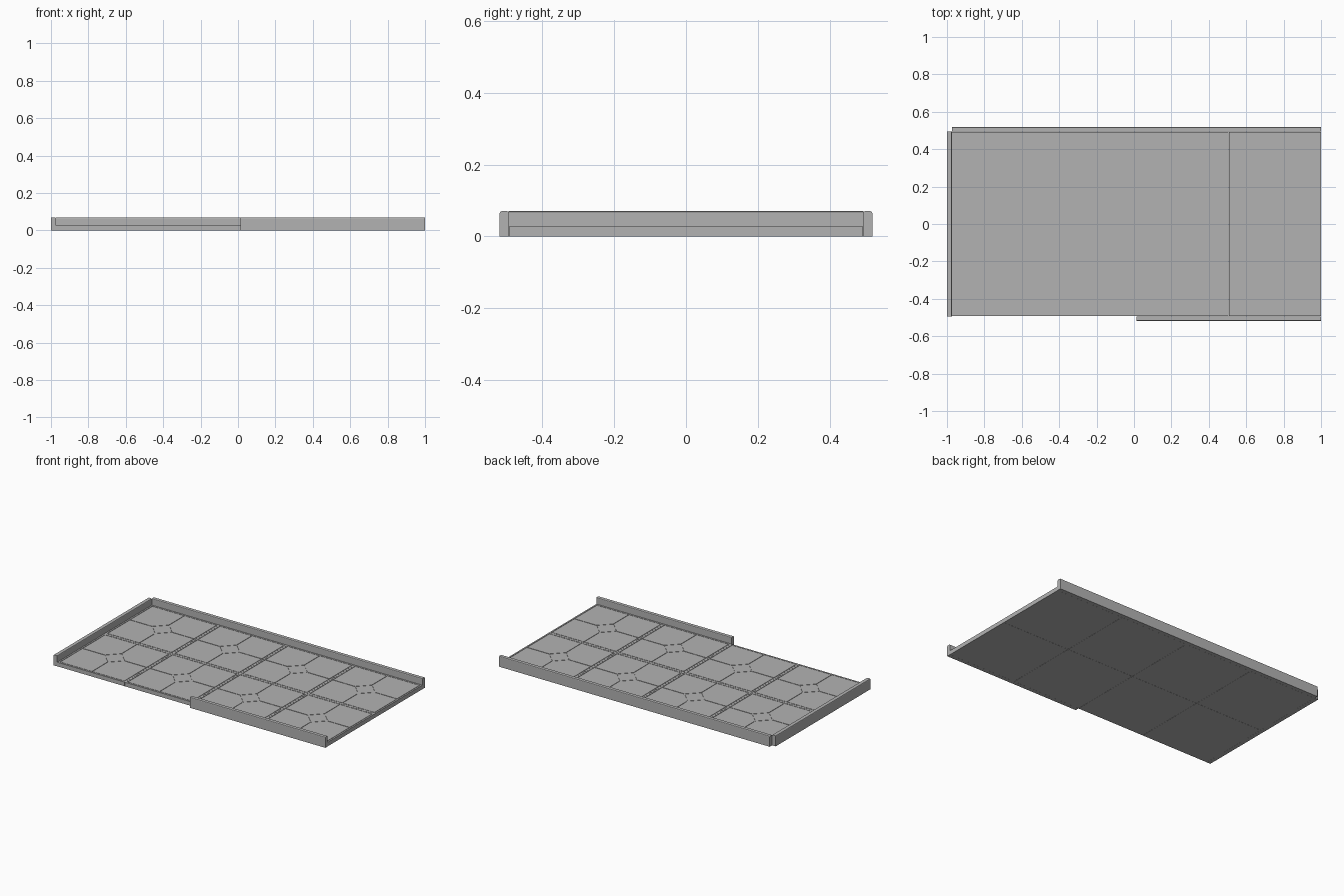
import bpy, bmesh
from mathutils import Vector

if "Cube" in bpy.data.objects:
    bpy.data.objects.remove(bpy.data.objects["Cube"], do_unlink=True)

stone = bpy.data.materials.new("stone grey")
stone.use_nodes = True
GREY = (0.45, 0.45, 0.45, 1)
stone.diffuse_color = GREY
stone.node_tree.nodes["Principled BSDF"].inputs["Base Color"].default_value = GREY

TILE = 0.4935       # side of one floor tile
X0 = 1 - 4 * TILE   # left end of the floor
FLOOR, GROOVE, WALL = 0.027, 0.0245, 0.07


def prism(bm, points, z0, z1):
    """Extrude a flat outline upwards from z0 to z1."""
    face = bm.faces.new([bm.verts.new((x, y, z0)) for x, y in points])
    top = bmesh.ops.extrude_face_region(bm, geom=[face])["geom"]
    verts = [v for v in top if isinstance(v, bmesh.types.BMVert)]
    bmesh.ops.translate(bm, verts=verts, vec=(0, 0, z1 - z0))


def rect(xa, xb, ya, yb):
    return [(xa, ya), (xb, ya), (xb, yb), (xa, yb)]


def finish(bm, name):
    bmesh.ops.recalc_face_normals(bm, faces=bm.faces)
    mesh = bpy.data.meshes.new(name)
    bm.to_mesh(mesh)
    bm.free()
    mesh.materials.append(stone)
    obj = bpy.data.objects.new(name, mesh)
    bpy.context.collection.objects.link(obj)
    return obj


def tile(name, cx, cy):
    bm = bmesh.new()
    h = TILE / 2 - 0.0005
    prism(bm, rect(cx - h, cx + h, cy - h, cy + h), 0, GROOVE)
    # Four corner slabs around a centre diamond, with a rim round the edge
    gap, rim, d = 0.002, 0.013, 0.073
    e = h - rim
    for sx in (-1, 1):
        for sy in (-1, 1):
            slab = [(gap, d), (d, gap), (e, gap), (e, e), (gap, e)]
            prism(bm, [(cx + sx * x, cy + sy * y) for x, y in slab], GROOVE, FLOOR)
    k = d - 0.003
    prism(bm, [(cx + k, cy), (cx, cy + k), (cx - k, cy), (cx, cy - k)], GROOVE, FLOOR)
    r = h - rim + 0.003
    for s in (-1, 1):
        prism(bm, rect(cx - h, cx + h, cy + s * r, cy + s * h), GROOVE, FLOOR)
        prism(bm, rect(cx + s * r, cx + s * h, cy - r, cy + r), GROOVE, FLOOR)
    return finish(bm, name)


def wall(name, xa, xb, ya, yb):
    bm = bmesh.new()
    prism(bm, rect(xa, xb, ya, yb), 0, WALL)
    # Soften only the long top edges
    along = Vector((1, 0, 0)) if xb - xa > yb - ya else Vector((0, 1, 0))
    edges = [e for e in bm.edges
             if min(v.co.z for v in e.verts) > WALL - 0.001
             and abs((e.verts[0].co - e.verts[1].co).normalized().dot(along)) > 0.9]
    bmesh.ops.bevel(bm, geom=edges, offset=0.005, segments=2, profile=0.5, affect='EDGES')
    return finish(bm, name)


# Floor of eight tiles
for col in range(4):
    for row, side in enumerate(("front", "back")):
        tile(f"floor_tile_{side}_{col + 1}", X0 + (col + 0.5) * TILE, (row - 0.5) * TILE)

# Low border walls
EDGE, OUT = TILE, TILE + 0.025
wall("back_wall", X0, 1, EDGE, OUT)
wall("front_wall", X0 + 2 * TILE, 1, -OUT, -EDGE)
wall("right_end_wall", -1, X0, -EDGE, EDGE)
